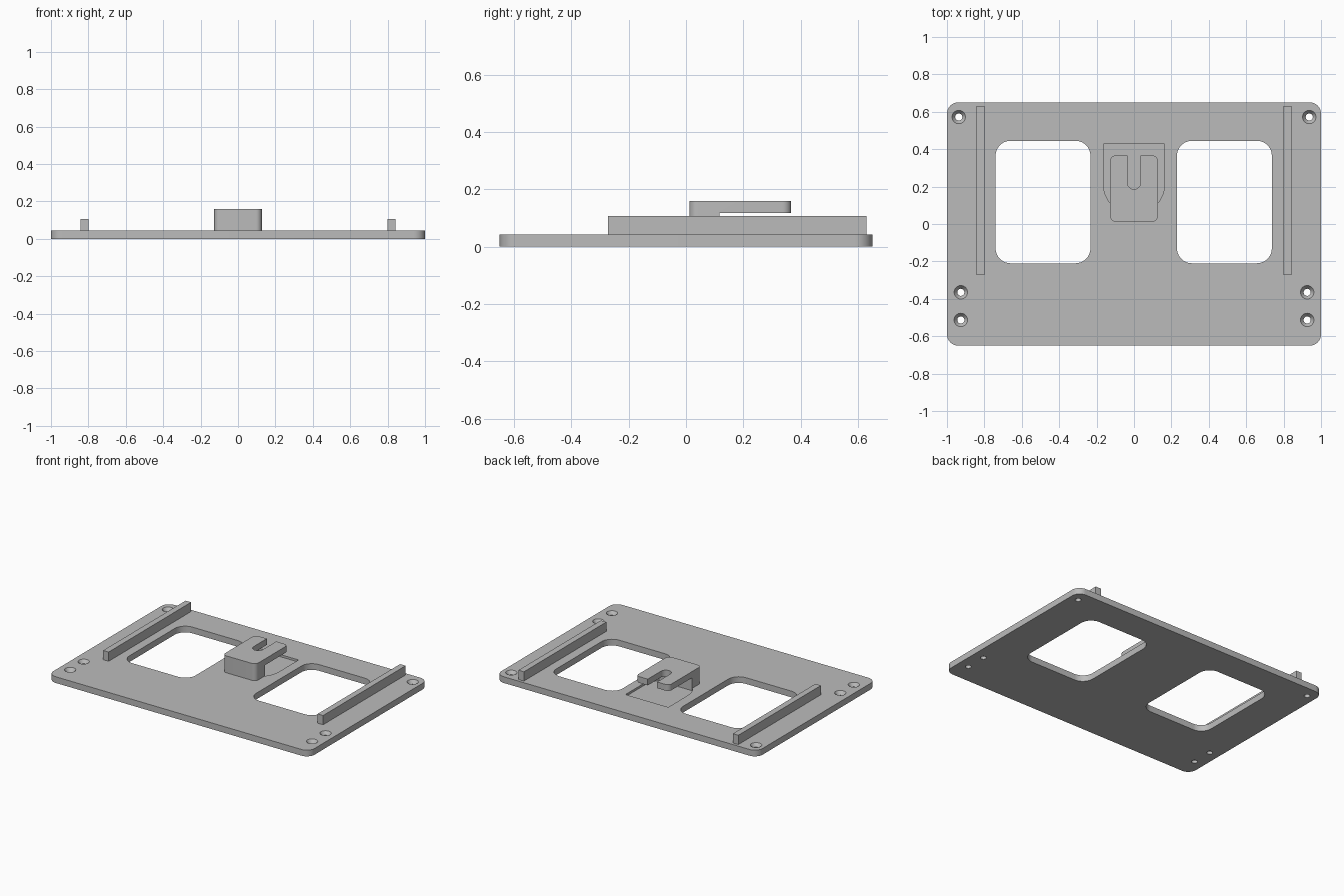
import bpy, bmesh
from math import sin, cos, pi, radians

if "Cube" in bpy.data.objects:
    bpy.data.objects.remove(bpy.data.objects["Cube"])

grey = bpy.data.materials.new("plain grey")
grey.use_nodes = True
colour = (0.5, 0.5, 0.5, 1)
grey.diffuse_color = colour
grey.node_tree.nodes["Principled BSDF"].inputs["Base Color"].default_value = colour


def arc(x, y, r, start, end, steps=10):
    angles = [radians(start + (end - start) * i / steps) for i in range(steps + 1)]
    return [(x + r * cos(a), y + r * sin(a)) for a in angles]


def rounded_rect(x0, x1, y0, y1, r):
    return (arc(x1 - r, y1 - r, r, 0, 90) + arc(x0 + r, y1 - r, r, 90, 180)
            + arc(x0 + r, y0 + r, r, 180, 270) + arc(x1 - r, y0 + r, r, 270, 360))


def rect(x0, x1, y0, y1):
    return [(x0, y0), (x1, y0), (x1, y1), (x0, y1)]


def finish(name, bm):
    bmesh.ops.recalc_face_normals(bm, faces=bm.faces)
    mesh = bpy.data.meshes.new(name)
    bm.to_mesh(mesh)
    bm.free()
    mesh.materials.append(grey)
    obj = bpy.data.objects.new(name, mesh)
    bpy.context.collection.objects.link(obj)
    return obj


def prism(name, outline, z0, z1):
    bm = bmesh.new()
    face = bm.faces.new([bm.verts.new((x, y, z0)) for x, y in outline])
    extruded = bmesh.ops.extrude_face_region(bm, geom=[face])["geom"]
    verts = [v for v in extruded if isinstance(v, bmesh.types.BMVert)]
    bmesh.ops.translate(bm, verts=verts, vec=(0, 0, z1 - z0))
    return finish(name, bm)


def screw_cutter(x, y):
    # Straight bore opening into a countersink
    bm = bmesh.new()
    n = 32
    rings = []
    for z, r in ((-0.02, 0.019), (0.02, 0.019), (T, 0.036), (T + 0.02, 0.036)):
        rings.append([bm.verts.new((x + r * cos(2 * pi * i / n), y + r * sin(2 * pi * i / n), z))
                      for i in range(n)])
    for low, high in zip(rings, rings[1:]):
        for i in range(n):
            j = (i + 1) % n
            bm.faces.new((low[i], low[j], high[j], high[i]))
    bm.faces.new(rings[0])
    bm.faces.new(rings[-1])
    return finish("screw_cutter", bm)


def activate(obj):
    bpy.ops.object.select_all(action="DESELECT")
    obj.select_set(True)
    bpy.context.view_layer.objects.active = obj


def combine(obj, tool, operation):
    activate(obj)
    mod = obj.modifiers.new(operation, "BOOLEAN")
    mod.operation = operation
    mod.solver = "EXACT"
    mod.object = tool
    bpy.ops.object.modifier_apply(modifier=mod.name)
    bpy.data.objects.remove(tool)


def smooth(obj):
    activate(obj)
    bpy.ops.object.shade_smooth_by_angle(angle=radians(25))


T = 0.043          # plate thickness
FLOOR = T - 0.015  # recess floor

# Base plate with windows, screw holes and the recess beneath the hook
plate = prism("base_plate", rounded_rect(-1, 1, -0.65, 0.65, 0.06), 0, T)
for x0, x1 in ((-0.74, -0.233), (0.23, 0.737)):
    combine(plate, prism("window_cutter", rounded_rect(x0, x1, -0.21, 0.445, 0.08), -0.1, 0.1),
            "DIFFERENCE")
for side in (-1, 1):
    for x, y in ((0.937, 0.572), (0.926, -0.365), (0.926, -0.513)):
        combine(plate, screw_cutter(side * x, y), "DIFFERENCE")
recess = arc(0, 0.215, 0.164, 180, 360, 24) + [(0.164, 0.428), (-0.164, 0.428)]
combine(plate, prism("recess_cutter", recess, FLOOR, 0.1), "DIFFERENCE")
smooth(plate)

# Guide rails
for side, name in ((-1, "right_rail"), (1, "left_rail")):
    x0, x1 = sorted((side * 0.80, side * 0.842))
    prism(name, rect(x0, x1, -0.272, 0.63), T, 0.107)

# Hook: rounded block undercut at the back, with a round-ended slot
hook = prism("hook", rounded_rect(-0.127, 0.127, 0.012, 0.367, 0.03), FLOOR, 0.16)
combine(hook, prism("undercut_cutter", rect(-0.3, 0.3, 0.116, 0.6), -0.1, 0.117), "DIFFERENCE")
slot = arc(0, 0.222, 0.036, 180, 360, 16) + [(0.036, 0.5), (-0.036, 0.5)]
combine(hook, prism("slot_cutter", slot, 0, 0.3), "DIFFERENCE")
smooth(hook)
